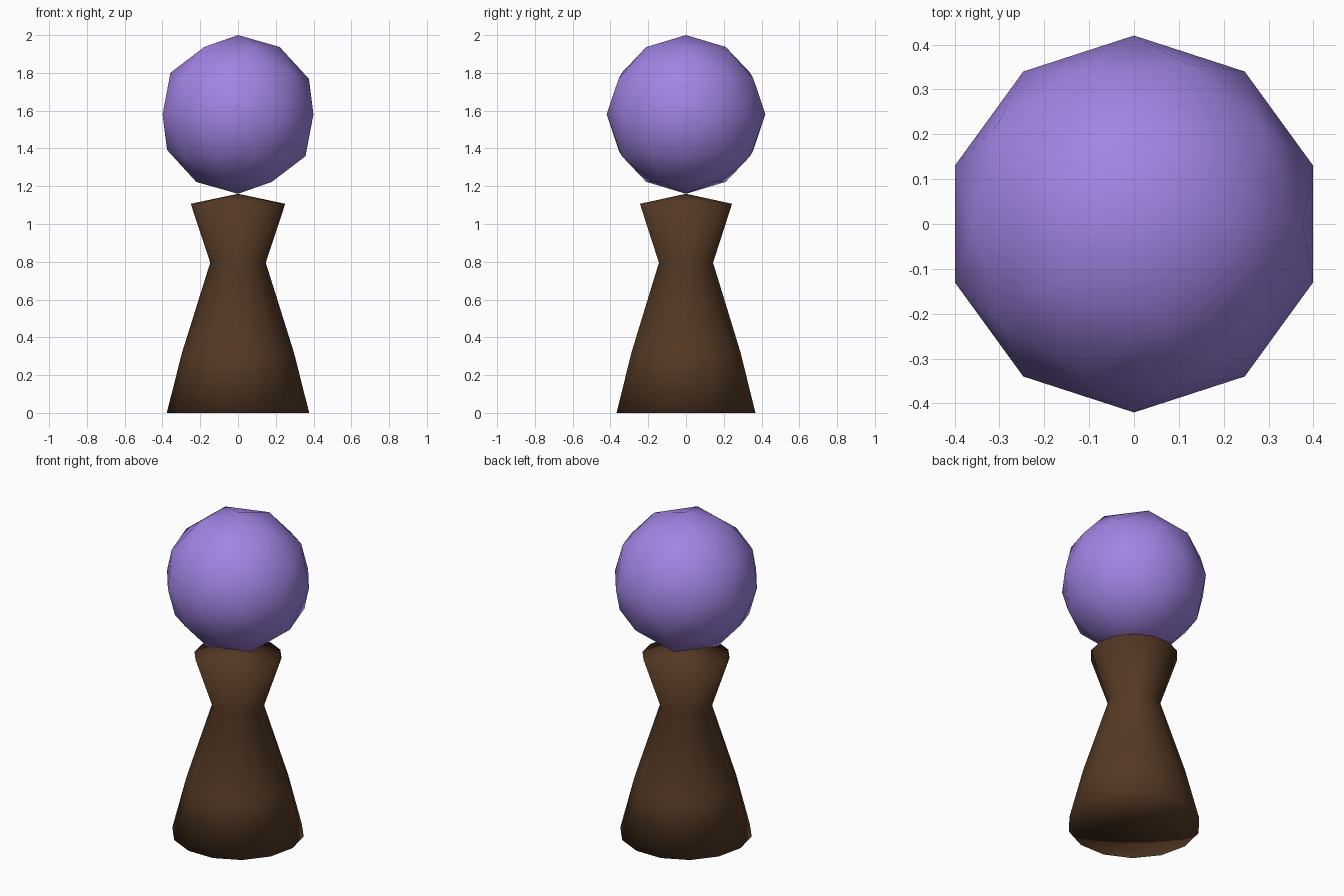
import bpy, bmesh, math

cube = bpy.data.objects.get("Cube")
if cube:
    bpy.data.objects.remove(cube, do_unlink=True)


def make_material(name, rgb):
    mat = bpy.data.materials.new(name)
    mat.use_nodes = True
    color = (*rgb, 1.0)
    mat.diffuse_color = color
    mat.node_tree.nodes["Principled BSDF"].inputs["Base Color"].default_value = color
    return mat


def finish(name, bm, mat):
    bmesh.ops.recalc_face_normals(bm, faces=bm.faces)
    for face in bm.faces:
        face.smooth = True
    mesh = bpy.data.meshes.new(name)
    bm.to_mesh(mesh)
    bm.free()
    mesh.materials.append(mat)
    obj = bpy.data.objects.new(name, mesh)
    bpy.context.collection.objects.link(obj)
    return obj


brown = make_material("dark brown", (0.09, 0.041, 0.018))
purple = make_material("purple", (0.36, 0.23, 0.78))

# Turned pedestal: half profile (radius, height) revolved in 14 steps
profile = [(0, 0), (0.377, 0), (0.296, 0.32), (0.147, 0.795), (0.25, 1.107), (0, 1.16)]
bm = bmesh.new()
verts = [bm.verts.new((r, 0, z)) for r, z in profile]
edges = [bm.edges.new(pair) for pair in zip(verts, verts[1:])]
bmesh.ops.spin(bm, geom=verts + edges, cent=(0, 0, 0), axis=(0, 0, 1),
               angle=math.tau, steps=14)
bmesh.ops.remove_doubles(bm, verts=bm.verts, dist=0.0005)
finish("pedestal", bm, brown)

# Faceted ball balanced on the pedestal tip
bm = bmesh.new()
bmesh.ops.create_icosphere(bm, subdivisions=2, radius=0.42)
ball = finish("ball", bm, purple)
ball.location.z = 1.58
